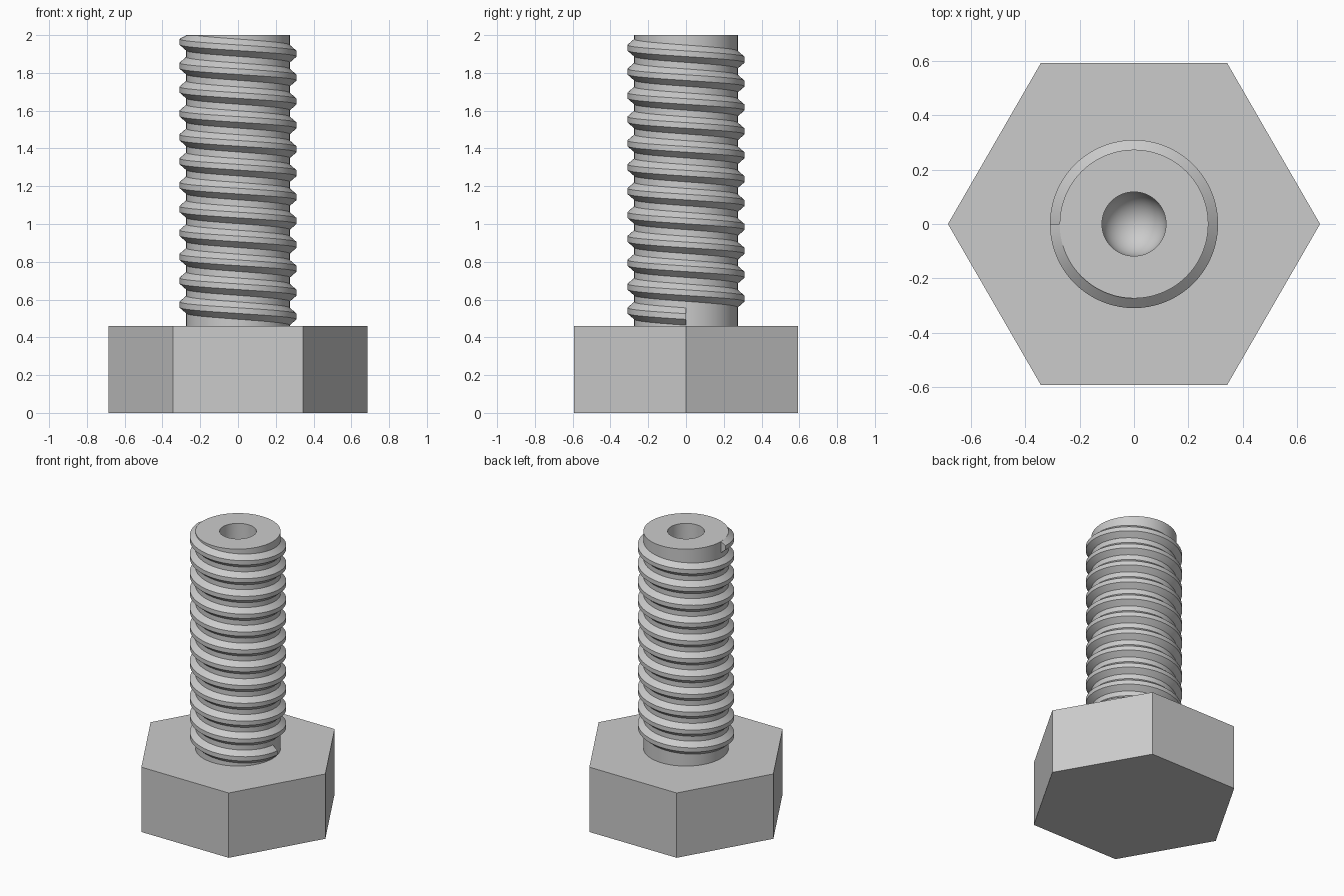
import bpy, bmesh, math

cube = bpy.data.objects.get("Cube")
if cube:
    bpy.data.objects.remove(cube, do_unlink=True)

# Steel grey for the whole part
steel = bpy.data.materials.new("steel_grey")
steel.use_nodes = True
GREY = (0.6, 0.6, 0.6, 1)
steel.diffuse_color = GREY
steel.node_tree.nodes["Principled BSDF"].inputs["Base Color"].default_value = GREY

HEAD_TOP, TIP = 0.46, 2.0
CORE_R, CREST_R, HOLE_R = 0.274, 0.31, 0.118


def finish(name, bm, smooth=True):
    """Turn a bmesh into a named, coloured object."""
    bmesh.ops.recalc_face_normals(bm, faces=bm.faces)
    mesh = bpy.data.meshes.new(name)
    bm.to_mesh(mesh)
    bm.free()
    mesh.materials.append(steel)
    obj = bpy.data.objects.new(name, mesh)
    bpy.context.collection.objects.link(obj)
    if smooth:
        bpy.ops.object.select_all(action="DESELECT")
        obj.select_set(True)
        bpy.context.view_layer.objects.active = obj
        bpy.ops.object.shade_smooth_by_angle(angle=math.radians(25))
    return obj


# Hexagonal head, corners on the x axis
bm = bmesh.new()
corners = [bm.verts.new((0.686 * math.cos(i * math.pi / 3),
                         0.686 * math.sin(i * math.pi / 3), 0)) for i in range(6)]
base = bm.faces.new(corners)
side = bmesh.ops.extrude_face_region(bm, geom=[base], use_keep_orig=True)
top = [g for g in side["geom"] if isinstance(g, bmesh.types.BMVert)]
bmesh.ops.translate(bm, verts=top, vec=(0, 0, HEAD_TOP))
finish("hex_head", bm, smooth=False)

# Shank turned from a profile, with a round-bottomed bore in its tip
BORE_DEPTH = 0.5
profile = [(CORE_R, HEAD_TOP - 0.02), (CORE_R, TIP), (HOLE_R, TIP)]
for i in range(13):
    a = i * math.pi / 24
    profile.append((HOLE_R * math.cos(a), TIP - BORE_DEPTH - HOLE_R * math.sin(a)))
bm = bmesh.new()
verts = [bm.verts.new((r, 0, z)) for r, z in profile]
edges = [bm.edges.new(pair) for pair in zip(verts, verts[1:])]
bmesh.ops.spin(bm, geom=verts + edges, cent=(0, 0, 0), axis=(0, 0, 1),
               angle=math.tau, steps=96, use_merge=True)
bmesh.ops.remove_doubles(bm, verts=bm.verts, dist=0.0001)
finish("shank", bm)

# Helical thread: trapezoid section swept clockwise up the shank
START_Z, PITCH, TURNS, STEPS = 0.51, 0.1265, 11.5, 72
section = [(CORE_R - 0.02, -0.046), (CORE_R, -0.046), (CREST_R, -0.015),
           (CREST_R, 0.015), (CORE_R, 0.046), (CORE_R - 0.02, 0.046)]
bm = bmesh.new()
rings = []
for i in range(int(TURNS * STEPS) + 1):
    turn = i / STEPS
    a = -turn * math.tau
    rings.append([bm.verts.new((r * math.cos(a), r * math.sin(a),
                                min(START_Z + PITCH * turn + dz, TIP - 0.001)))
                  for r, dz in section])
n = len(section)
for low, high in zip(rings, rings[1:]):
    for j in range(n):
        k = (j + 1) % n
        bm.faces.new((low[j], low[k], high[k], high[j]))
bm.faces.new(rings[0])
bm.faces.new(rings[-1])
finish("thread", bm)
